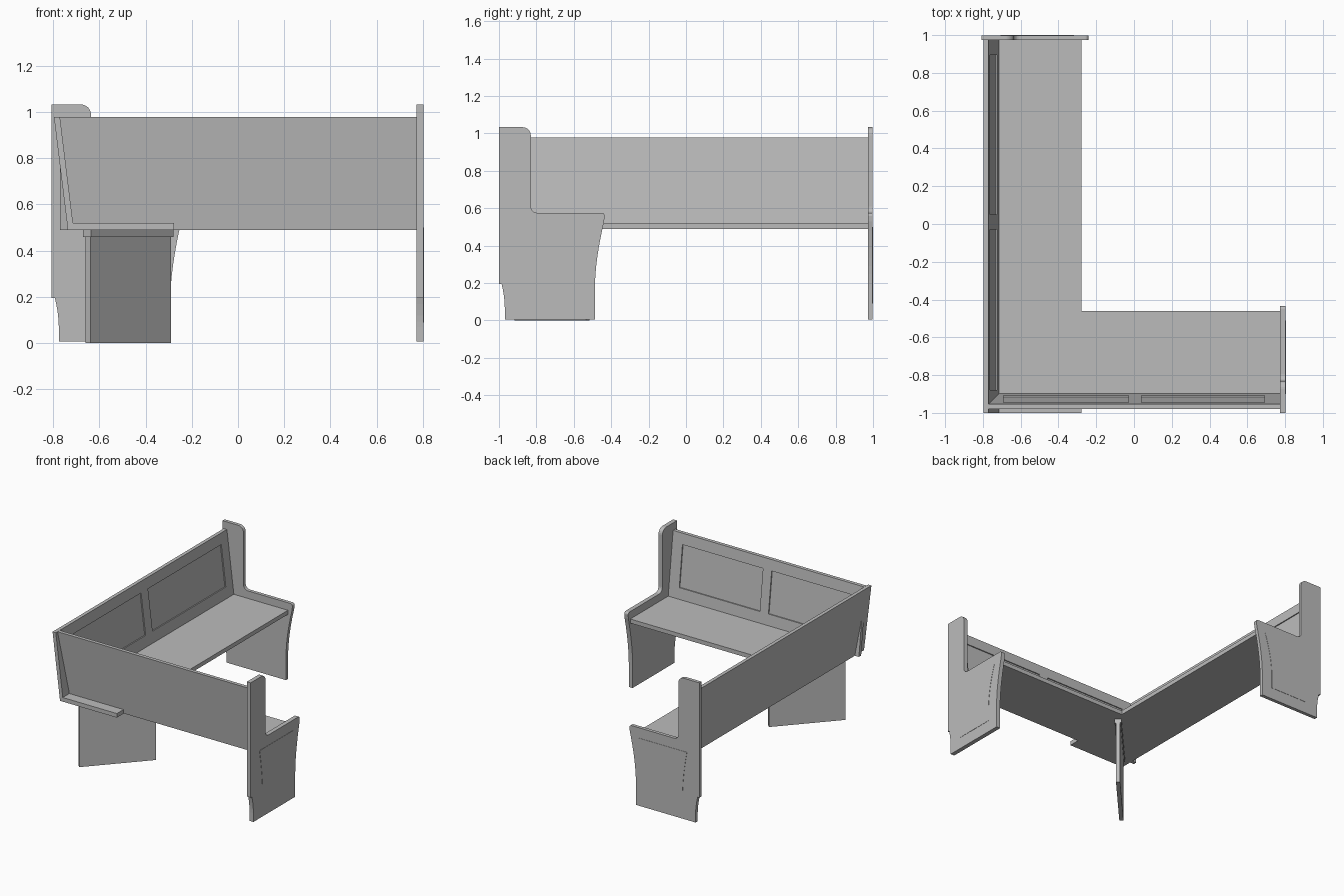
import bpy, bmesh
from math import sin, cos, pi, atan2, hypot
from mathutils import Matrix, Vector

cube = bpy.data.objects.get("Cube")
if cube:
    bpy.data.objects.remove(cube)

GREY = (0.5, 0.5, 0.5, 1)
paint = bpy.data.materials.new("grey_paint")
paint.use_nodes = True
paint.diffuse_color = GREY
paint.node_tree.nodes["Principled BSDF"].inputs["Base Color"].default_value = GREY

# Bench frames: local (run, depth from rear, height) to model space
LONG_REAR, SHORT_REAR = -0.797, -0.98


def long_frame(p):
    return Vector((LONG_REAR + p.y, p.x, p.z))


def short_frame(p):
    return Vector((p.x, SHORT_REAR + p.y, p.z))


def finish(name, bm, frame=None):
    if frame:
        for v in bm.verts:
            v.co = frame(v.co)
    bmesh.ops.recalc_face_normals(bm, faces=bm.faces)
    mesh = bpy.data.meshes.new(name)
    bm.to_mesh(mesh)
    bm.free()
    mesh.materials.append(paint)
    obj = bpy.data.objects.new(name, mesh)
    bpy.context.collection.objects.link(obj)
    return obj


def box_bm(lo, hi):
    bm = bmesh.new()
    bmesh.ops.create_cube(bm, size=1)
    lo, hi = Vector(lo), Vector(hi)
    for v in bm.verts:
        v.co = (lo + hi) / 2 + v.co * (hi - lo)
    return bm


def slab(name, outline, run0, run1, frame):
    """Extrude a (depth, height) outline along the run."""
    bm = bmesh.new()
    face = bm.faces.new([bm.verts.new((run0, d, z)) for d, z in outline])
    ext = bmesh.ops.extrude_face_region(bm, geom=[face])
    verts = [g for g in ext["geom"] if isinstance(g, bmesh.types.BMVert)]
    bmesh.ops.translate(bm, verts=verts, vec=(run1 - run0, 0, 0))
    return finish(name, bm, frame)


def arc(cx, cz, r, a0, a1, n=6):
    return [(cx + r * cos(a0 + (a1 - a0) * i / n), cz + r * sin(a0 + (a1 - a0) * i / n))
            for i in range(n + 1)]


def curve(p, q, r, n=8):
    """Quadratic curve from p to r, pulled toward q."""
    return [tuple((1 - t) ** 2 * a + 2 * t * (1 - t) * b + t * t * c
                  for a, b, c in zip(p, q, r)) for t in (i / n for i in range(n + 1))]


TOP, BOTTOM = 0.978, 0.49
PANEL_Z = (0.6, 0.9)


def backrest(name, run0, run1, panels, frame):
    """Leaning board with recessed panels on the sitting side."""
    thick, lean, recess = 0.026, 0.06, 0.008
    bm = box_bm((run0, 0, BOTTOM), (run1, thick, TOP))
    cuts = [((u, 0, 0), (1, 0, 0)) for pair in panels for u in pair]
    cuts += [((0, 0, z), (0, 0, 1)) for z in PANEL_Z]
    for co, no in cuts:
        geom = bm.verts[:] + bm.edges[:] + bm.faces[:]
        bmesh.ops.bisect_plane(bm, geom=geom, plane_co=co, plane_no=no)
    bm.normal_update()
    chosen = []
    for f in bm.faces:
        c = f.calc_center_median()
        if (f.normal.y > 0.9 and PANEL_Z[0] < c.z < PANEL_Z[1]
                and any(a < c.x < b for a, b in panels)):
            chosen.append(f)
    ext = bmesh.ops.extrude_discrete_faces(bm, faces=chosen)
    verts = {v for f in ext["faces"] for v in f.verts}
    bmesh.ops.translate(bm, verts=list(verts), vec=(0, -recess, 0))
    for v in bm.verts:
        v.co.y += lean * (TOP - v.co.z) / (TOP - BOTTOM)
    finish(name, bm, frame)


# Backrests
backrest("long_backrest", -1.0, 0.975, [(-0.88, -0.03), (0.05, 0.895)], long_frame)
backrest("short_backrest", -0.77, 0.775, [(-0.69, -0.03), (0.04, 0.69)], short_frame)

# Seats
finish("long_seat", box_bm((-1.0, 0.065, BOTTOM), (0.975, 0.519, 0.52)), long_frame)
finish("short_seat", box_bm((-0.28, 0.065, BOTTOM), (0.775, 0.52, 0.52)), short_frame)

# End panels: tall rear post, rounded arm, curved front edge, notched rear foot
end_outline = [(0, 0.195), (0, 1.033)]
end_outline += arc(0.127, 0.99, 0.043, pi / 2, 0)
end_outline += arc(0.205, 0.61, 0.035, pi, 1.5 * pi)
end_outline += arc(0.549, 0.559, 0.016, pi / 2, 0, 4)
end_outline += curve((0.562, 0.53), (0.513, 0.32), (0.513, 0.17))
end_outline += [(0.513, 0.006), (0.031, 0.006)]
end_outline += curve((0.031, 0.07), (0.03, 0.13), (0.014, 0.195), 5)

# Thin field plate on the outside of each end panel
plate_outline = [(0.135, 0.09)]
plate_outline += curve((0.135, 0.2), (0.13, 0.34), (0.1, 0.5))
plate_outline += curve((0.49, 0.5), (0.435, 0.34), (0.43, 0.2))
plate_outline += [(0.43, 0.09)]

REAR_OVERHANG = {"long": 0.01, "short": 0.02}
for side, frame, start, end in (("long", long_frame, 0.973, 0.998),
                                ("short", short_frame, 0.772, 0.803)):
    shift = REAR_OVERHANG[side]
    for part, outline, a, b in (("end_panel", end_outline, start, end),
                                ("end_plate", plate_outline, end - 0.002, end + 0.002)):
        slab(f"{side}_{part}", [(d - shift, z) for d, z in outline], a, b, frame)

# Diagonal corner leg with a cleat under the seats
p, q = Vector((-0.65, -0.907, 0)), Vector((-0.3, -0.525, 0))
span = q - p
length = hypot(span.x, span.y)
turn = Matrix.Translation((p + q) / 2) @ Matrix.Rotation(atan2(span.y, span.x), 4, "Z")
for name, half_len, half_thick, z0, z1 in (("corner_leg", length / 2, 0.014, 0, 0.47),
                                           ("corner_cleat", length / 2 + 0.005, 0.023, 0.46, BOTTOM)):
    bm = box_bm((-half_len, -half_thick, z0), (half_len, half_thick, z1))
    finish(name, bm, lambda v: turn @ v)
